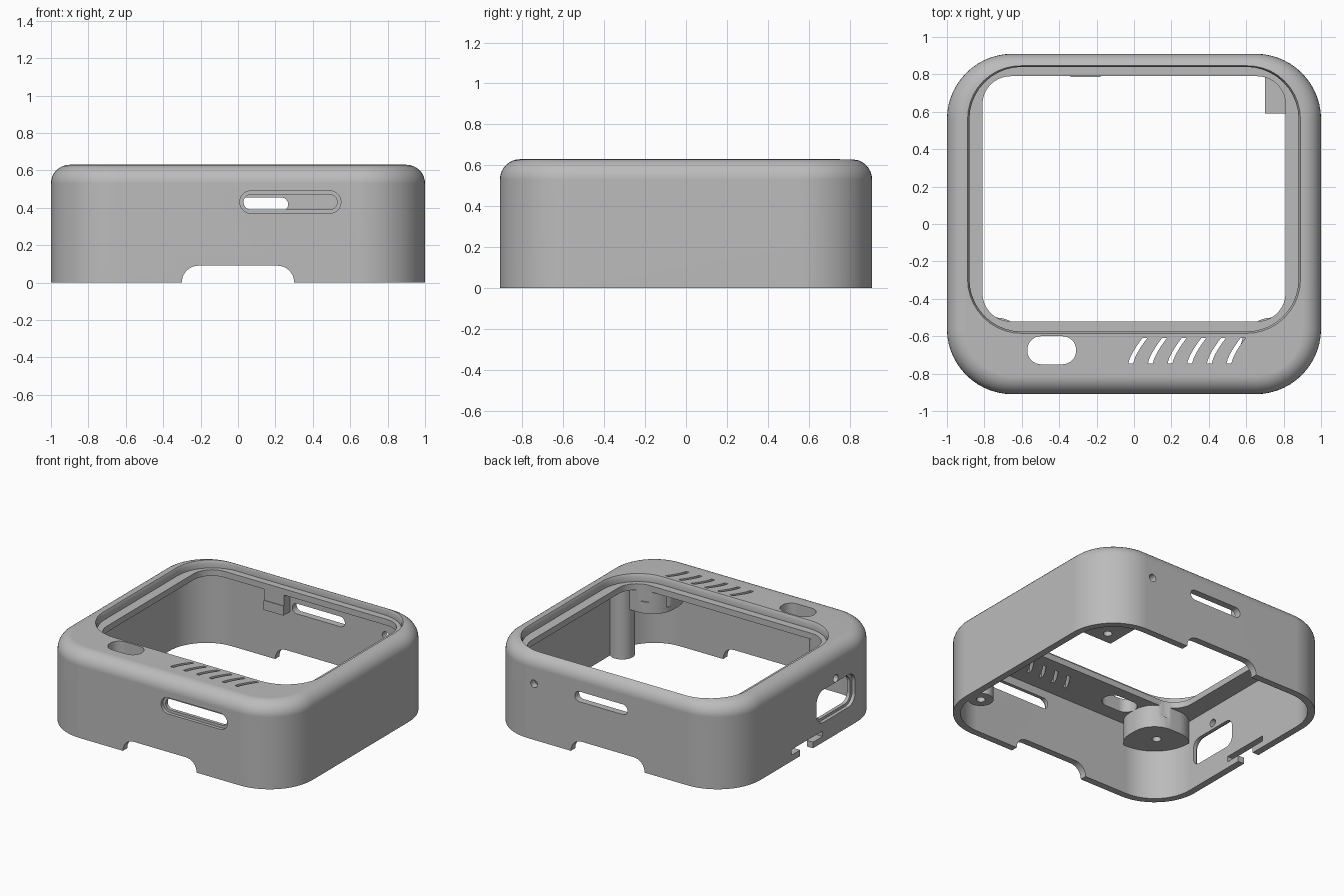
import bpy
import bmesh
from math import sin, cos, pi, radians

if "Cube" in bpy.data.objects:
    bpy.data.objects.remove(bpy.data.objects["Cube"], do_unlink=True)

grey = bpy.data.materials.new("matte_grey")
grey.use_nodes = True
grey.diffuse_color = (0.5, 0.5, 0.5, 1)
grey.node_tree.nodes["Principled BSDF"].inputs["Base Color"].default_value = (0.5, 0.5, 0.5, 1)


def rounded(u0, u1, v0, v1, r, seg=8):
    """Outline of a rounded rectangle."""
    pts = []
    centres = [(u1 - r, v1 - r), (u0 + r, v1 - r), (u0 + r, v0 + r), (u1 - r, v0 + r)]
    for k, (cu, cv) in enumerate(centres):
        for i in range(seg + 1):
            a = (k + i / seg) * pi / 2
            pts.append((cu + r * cos(a), cv + r * sin(a)))
    return pts


def box(u0, u1, v0, v1):
    return [(u0, v0), (u1, v0), (u1, v1), (u0, v1)]


def circle(u, v, r, n=24):
    return [(u + r * cos(2 * pi * i / n), v + r * sin(2 * pi * i / n)) for i in range(n)]


def loft(name, layers, axis="z"):
    """Closed solid through (outline, height) layers along one axis."""
    place = {"z": lambda u, v, w: (u, v, w),
             "y": lambda u, v, w: (u, w, v),
             "x": lambda u, v, w: (w, u, v)}[axis]
    bm = bmesh.new()
    rings = [[bm.verts.new(place(u, v, w)) for u, v in pts] for pts, w in layers]
    n = len(rings[0])
    for a, b in zip(rings, rings[1:]):
        for i in range(n):
            j = (i + 1) % n
            bm.faces.new((a[i], a[j], b[j], b[i]))
    bm.faces.new(rings[0][::-1])
    bm.faces.new(rings[-1])
    bmesh.ops.recalc_face_normals(bm, faces=bm.faces)
    mesh = bpy.data.meshes.new(name)
    bm.to_mesh(mesh)
    bm.free()
    mesh.materials.append(grey)
    ob = bpy.data.objects.new(name, mesh)
    bpy.context.collection.objects.link(ob)
    return ob


def prism(pts, lo, hi, axis="z", name="cutter"):
    return loft(name, [(pts, lo), (pts, hi)], axis)


def combine(ob, tool, operation="DIFFERENCE"):
    """Apply a boolean and discard the tool."""
    tool.hide_render = True
    mod = ob.modifiers.new("boolean", "BOOLEAN")
    mod.operation = operation
    mod.solver = "EXACT"
    mod.object = tool
    bpy.ops.object.select_all(action="DESELECT")
    bpy.context.view_layer.objects.active = ob
    ob.select_set(True)
    bpy.ops.object.modifier_apply(modifier=mod.name)
    bpy.data.objects.remove(tool, do_unlink=True)


# Outer body with a rounded top edge
W, D, H, R, F = 1.0, 0.91, 0.63, 0.35, 0.1
layers = [(rounded(-W, W, -D, D, R, 14), 0)]
for i in range(9):
    a = i / 8 * pi / 2
    s = F * (1 - cos(a))
    layers.append((rounded(-W + s, W - s, -D + s, D - s, R - s, 14), H - F + F * sin(a)))
case = loft("case_shell", layers)

# Hollow interior, open at the bottom
combine(case, prism(rounded(-0.95, 0.95, -0.86, 0.86, 0.3, 14), -0.1, 0.53))


def add_inside(pts, lo, hi):
    """Join an inner feature, trimmed to the case outline."""
    part = prism(pts, lo, hi, name="inner_part")
    combine(part, prism(rounded(-0.98, 0.98, -0.89, 0.89, 0.33, 14), -0.1, 0.7), "INTERSECT")
    combine(case, part, "UNION")


# Corner screw bosses, standing post, corner block and rear clip
for side in (-1, 1):
    u = sorted((side * 0.99, side * 0.57))
    add_inside(rounded(u[0], u[1], -0.9, -0.5, 0.17), 0.365, 0.56)
add_inside(circle(0.89, -0.53, 0.085), 0.004, 0.55)
add_inside(box(0.7, 0.97, 0.59, 0.88), 0.01, 0.36)
add_inside(box(-0.34, -0.18, 0.785, 0.88), 0.38, 0.55)

# Screen opening with a recessed ledge
combine(case, prism(rounded(-0.81, 0.81, -0.52, 0.79, 0.15, 10), 0.45, 0.8))
ledge = [(rounded(-0.88, 0.88, -0.575, 0.84, 0.28, 10), 0.575),
         (rounded(-0.88, 0.88, -0.575, 0.84, 0.28, 10), 0.61),
         (rounded(-0.9, 0.9, -0.595, 0.86, 0.3, 10), 0.65)]
combine(case, loft("cutter", ledge))

# Button hole and curved grille slots in the top
combine(case, prism(rounded(-0.57, -0.31, -0.75, -0.6, 0.072), 0.4, 0.8))
for k in range(6):
    path = [(-0.03 + 0.105 * k + 0.075 * (i / 6) ** 1.4, -0.745 + 0.135 * i / 6) for i in range(7)]
    combine(case, prism(path + [(x + 0.026, y) for x, y in path[::-1]], 0.4, 0.8))

# Front slot with a stepped rim
combine(case, prism(rounded(0.01, 0.55, 0.37, 0.49, 0.059), -1, -0.885, "y"))
combine(case, prism(rounded(0.03, 0.53, 0.39, 0.47, 0.039), -1, -0.8, "y"))

# Rear slot and pin hole
combine(case, prism(rounded(-0.16, 0.268, 0.38, 0.455, 0.037), 0.8, 1, "y"))
combine(case, prism(circle(0.6, 0.413, 0.028), 0.8, 1, "y"))

# Side port with a stepped rim, and its pin hole
combine(case, prism(rounded(-0.54, -0.09, 0.145, 0.385, 0.08), -1.1, -0.975, "x"))
combine(case, prism(rounded(-0.515, -0.115, 0.165, 0.365, 0.06), -1.1, -0.9, "x"))
combine(case, prism(circle(-0.315, 0.413, 0.028), -1.1, -0.9, "x"))

# Latch cutout at the bottom of the side
latch = [(-0.05, -0.1), (0.1, -0.1), (0.1, 0.045), (0.2, 0.045),
         (0.2, 0.085), (-0.16, 0.085), (-0.16, 0.045), (-0.05, 0.045)]
combine(case, prism(latch, -1.1, -0.9, "x"))

# Bottom notches through the front and back walls
for y in (-0.9, 0.9):
    combine(case, prism(rounded(-0.3, 0.3, -0.2, 0.09, 0.088), y - 0.1, y + 0.1, "y"))

# Screw holes
for x, y, z in ((-0.75, -0.66, 0.3), (0.75, -0.66, 0.3), (0.89, -0.53, -0.1), (0.8, 0.68, -0.1)):
    combine(case, prism(circle(x, y, 0.03), z, z + 0.2))

# Smooth curved faces, crisp edges
bpy.ops.object.select_all(action="DESELECT")
case.select_set(True)
bpy.context.view_layer.objects.active = case
bpy.ops.object.shade_smooth_by_angle(angle=radians(30))
weighted = case.modifiers.new("weighted_normals", "WEIGHTED_NORMAL")
weighted.keep_sharp = True
